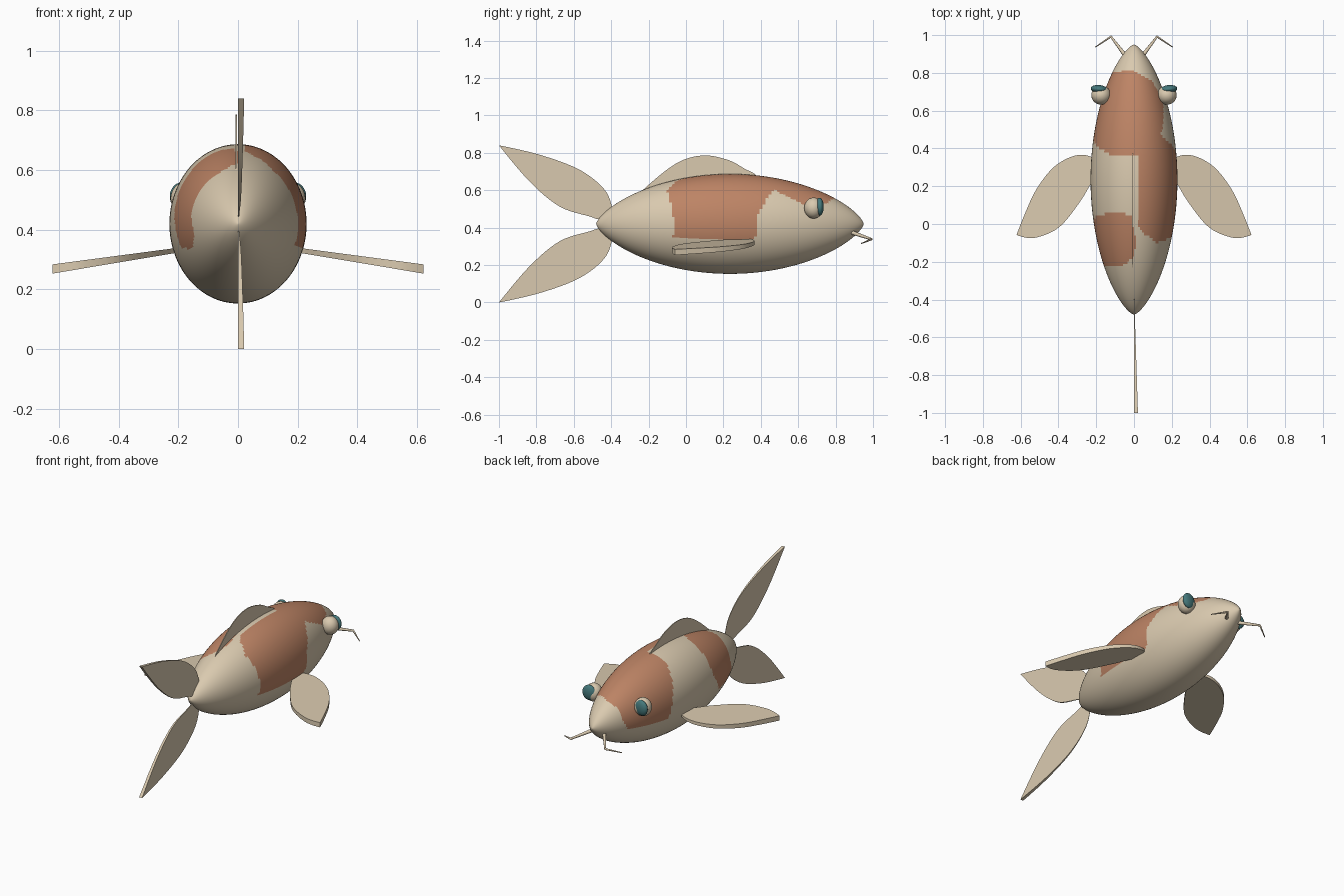
import bpy, bmesh, math
from mathutils import Vector

cube = bpy.data.objects.get("Cube")
if cube:
    bpy.data.objects.remove(cube, do_unlink=True)


def material(name, rgb):
    mat = bpy.data.materials.new(name)
    mat.use_nodes = True
    mat.diffuse_color = (*rgb, 1)
    mat.node_tree.nodes["Principled BSDF"].inputs["Base Color"].default_value = (*rgb, 1)
    return mat


CREAM = material("cream", (0.70, 0.59, 0.43))
ORANGE = material("orange", (0.51, 0.23, 0.13))
TEAL = material("teal", (0.06, 0.19, 0.20))

MID_Y, MID_Z = 0.235, 0.42
HALF_LENGTH, HALF_WIDTH, HALF_HEIGHT = 0.715, 0.23, 0.267


def finish(bm, name, mats, smooth_angle=40):
    bmesh.ops.recalc_face_normals(bm, faces=bm.faces)
    mesh = bpy.data.meshes.new(name)
    bm.to_mesh(mesh)
    bm.free()
    obj = bpy.data.objects.new(name, mesh)
    bpy.context.collection.objects.link(obj)
    for mat in mats:
        mesh.materials.append(mat)
    bpy.ops.object.select_all(action="DESELECT")
    obj.select_set(True)
    bpy.context.view_layer.objects.active = obj
    bpy.ops.object.shade_smooth_by_angle(angle=math.radians(smooth_angle))
    return obj


def inside(polygon, u, v):
    """Even-odd test of a point against a patch outline."""
    hit = False
    for (u1, v1), (u2, v2) in zip(polygon, polygon[1:] + polygon[:1]):
        if (v1 > v) != (v2 > v) and u < u1 + (v - v1) * (u2 - u1) / (v2 - v1):
            hit = not hit
    return hit


# Patch outlines: position along the body, degrees around it from the back ridge
SADDLE = [(.81, 0), (.79, 18), (.757, 45), (.69, 57), (.62, 59), (.55, 52), (.47, 42),
          (.44, 54), (.385, 80), (.38, 103), (.36, 107), (-.07, 109), (-.06, 90),
          (-.1, 38), (-.053, 16), (0, 5), (.36, 5), (.37, -35), (.44, -80),
          (.47, -106), (.77, -106), (.8, -80), (.81, -30)]
REAR_PATCH = [(.05, -5), (.06, -36), (.03, -78), (-.02, -95), (-.06, -111), (-.21, -114),
              (-.25, -102), (-.225, -80), (-.225, -44), (-.215, -16), (-.17, 0),
              (-.08, 4), (-.05, 0)]

# Body: a sphere with its ends drawn out to points
bm = bmesh.new()
bmesh.ops.create_uvsphere(bm, u_segments=120, v_segments=140, radius=1)
for vert in bm.verts:
    t = vert.co.z
    pinch = max(1 - t * t, 0) ** 0.2
    vert.co = (vert.co.x * pinch * HALF_WIDTH, MID_Y + t * HALF_LENGTH,
               MID_Z + vert.co.y * pinch * HALF_HEIGHT)
for face in bm.faces:
    c = face.calc_center_median()
    angle = math.degrees(math.atan2(c.x / HALF_WIDTH, (c.z - MID_Z) / HALF_HEIGHT))
    if any(inside(patch, c.y, angle) for patch in (SADDLE, REAR_PATCH)):
        face.material_index = 1
finish(bm, "body", [CREAM, ORANGE])


def smooth_outline(points, steps=6):
    """Rounded closed outline through the points; the first point stays sharp."""
    pts = [Vector(p) for p in points]
    n = len(pts)
    tangents = [(pts[(i + 1) % n] - pts[i - 1]) / 2 for i in range(n)]
    tangents[0] = Vector((0, 0))
    out = []
    for i in range(n):
        a, b, ta, tb = pts[i], pts[(i + 1) % n], tangents[i], tangents[(i + 1) % n]
        for k in range(steps):
            s = k / steps
            h = s * s * (3 - 2 * s)
            out.append(a * (1 - h) + b * h + ta * s * (1 - s) ** 2 - tb * s * s * (1 - s))
    return out


def fin(name, points, place):
    """Thin solid fin; place(u, v, side) puts an outline point on either face."""
    outline = smooth_outline(points)
    bm = bmesh.new()
    near, far = ([bm.verts.new(place(p.x, p.y, side)) for p in outline] for side in (0, 1))
    bm.faces.new(near)
    bm.faces.new(far[::-1])
    for i in range(len(outline)):
        bm.faces.new((near[i - 1], near[i], far[i], far[i - 1]))
    return finish(bm, name, [CREAM])


# Tail: two mirrored lobes, thickening towards the tips
LOBE = [(-1, .42), (-.783, .37), (-.57, .29), (-.436, .184), (-.393, .077),
        (-.40, .025), (-.463, .024), (-.516, .04), (-.676, .093), (-.837, .227)]
for name, sign in (("upper_tail_fin", 1), ("lower_tail_fin", -1)):
    fin(name, LOBE, lambda u, v, side, sign=sign:
        (side * (0.001 + 0.032 * max(-0.38 - u, 0)), u, MID_Z + sign * v))

# Back fin
DORSAL = [(-.26, .56), (-.25, .583), (-.115, .70), (-.008, .765), (.11, .786), (.23, .76),
          (.31, .717), (.377, .675), (.33, .62), (.05, .58)]
fin("dorsal_fin", DORSAL, lambda u, v, side: (-0.009 + 0.005 * side, u, v))

# Side fins, drooping outwards
PECTORAL = [(.622, -.058), (.53, -.074), (.40, -.02), (.294, .106), (.23, .21), (.18, .30),
            (.23, .357), (.32, .36), (.426, .30), (.516, .185), (.574, .063)]


def side_fin_point(sign):
    def place(u, v, side):
        thickness = 0.016 + 0.035 * (u - 0.2)
        return (sign * u, v, 0.329 - 0.15 * (u - 0.22) + (side - 0.5) * thickness)
    return place


def ellipsoid(name, centre, radii, mat, turn=0):
    bm = bmesh.new()
    bmesh.ops.create_uvsphere(bm, u_segments=32, v_segments=20, radius=1)
    for vert in bm.verts:
        vert.co = Vector(r * c for r, c in zip(radii, vert.co))
        x, y = vert.co.x, vert.co.y
        vert.co.x = x * math.cos(turn) - y * math.sin(turn)
        vert.co.y = x * math.sin(turn) + y * math.cos(turn)
        vert.co += Vector(centre)
    finish(bm, name, [mat])


def barbel(name, sign):
    curve = bpy.data.curves.new(name, "CURVE")
    curve.dimensions = "3D"
    curve.bevel_depth = 0.011
    curve.bevel_resolution = 3
    curve.use_fill_caps = True
    path = [(.045, .89, .373, 1), (.122, .992, .338, .6), (.204, .937, .315, .25)]
    spline = curve.splines.new("POLY")
    spline.points.add(len(path) - 1)
    for point, (x, y, z, radius) in zip(spline.points, path):
        point.co = (sign * x, y, z, 1)
        point.radius = radius
    curve.materials.append(CREAM)
    obj = bpy.data.objects.new(name, curve)
    bpy.context.collection.objects.link(obj)
    bpy.ops.object.select_all(action="DESELECT")
    obj.select_set(True)
    bpy.context.view_layer.objects.active = obj
    bpy.ops.object.convert(target="MESH")


# Paired parts: side fins, eyes and barbels
for side_name, sign in (("left", 1), ("right", -1)):
    fin(side_name + "_pectoral_fin", PECTORAL, side_fin_point(sign))
    ellipsoid(side_name + "_eye", (sign * 0.174, 0.682, 0.505), (0.052, 0.05, 0.056), CREAM)
    ellipsoid(side_name + "_iris", (sign * 0.185, 0.714, 0.512), (0.044, 0.022, 0.048),
              TEAL, sign * 0.1)
    barbel(side_name + "_barbel", sign)
